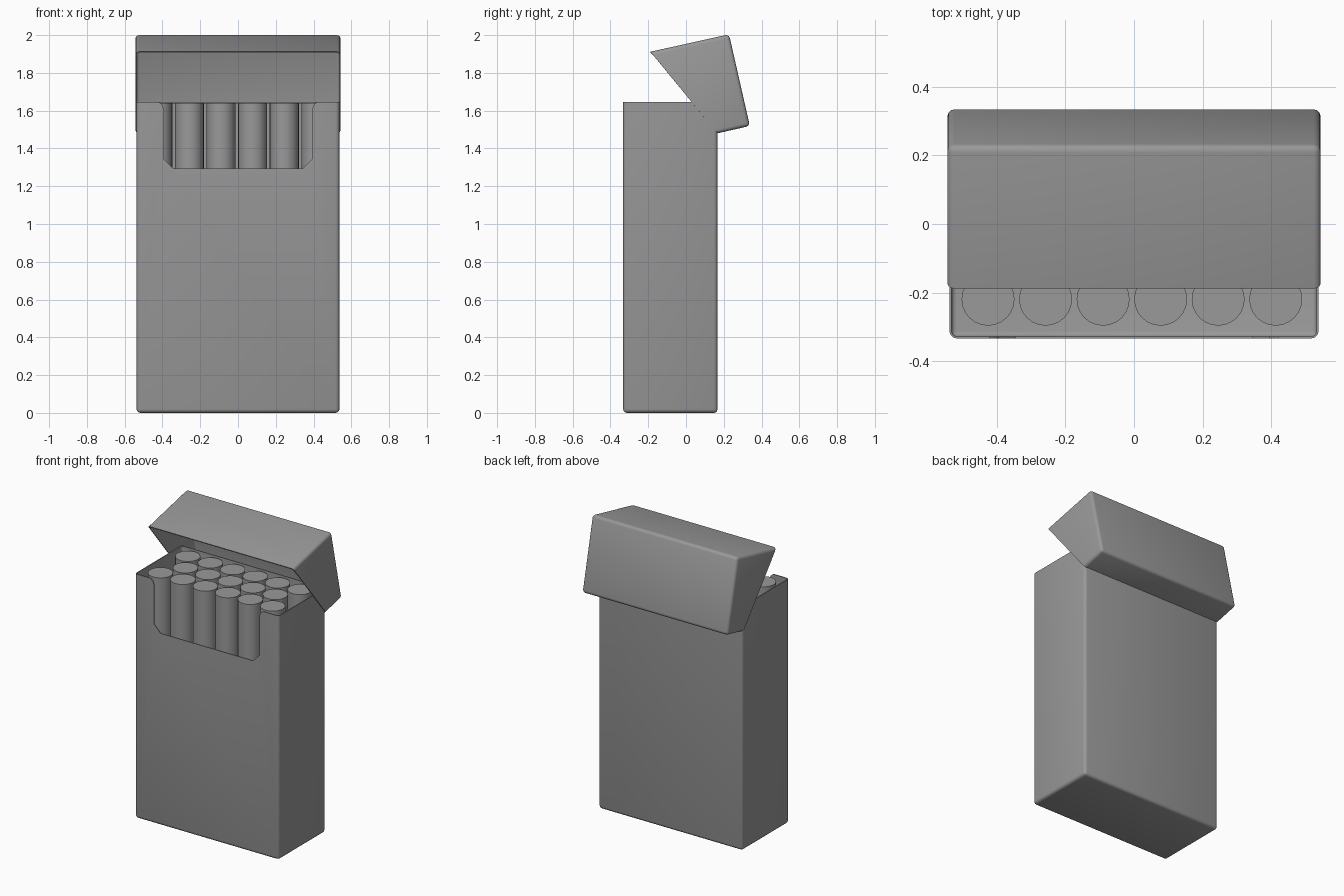
import bpy, bmesh
from mathutils import Vector

if "Cube" in bpy.data.objects:
    bpy.data.objects.remove(bpy.data.objects["Cube"])

# Dark grey card
grey = bpy.data.materials.new("dark_grey")
grey.diffuse_color = (0.32, 0.32, 0.32, 1)
grey.use_nodes = True
grey.node_tree.nodes["Principled BSDF"].inputs["Base Color"].default_value = grey.diffuse_color


def make_object(name, bm):
    bmesh.ops.recalc_face_normals(bm, faces=bm.faces)
    mesh = bpy.data.meshes.new(name)
    bm.to_mesh(mesh)
    bm.free()
    ob = bpy.data.objects.new(name, mesh)
    bpy.context.collection.objects.link(ob)
    return ob


def activate(ob):
    bpy.ops.object.select_all(action='DESELECT')
    ob.select_set(True)
    bpy.context.view_layer.objects.active = ob


def apply_all(ob):
    activate(ob)
    for mod in list(ob.modifiers):
        bpy.ops.object.modifier_apply(modifier=mod.name)


def finish(ob, angle=0.6):
    activate(ob)
    bpy.ops.object.shade_smooth_by_angle(angle=angle)
    ob.data.materials.clear()
    ob.data.materials.append(grey)


def prism(points, axis):
    """Closed prism: 3D outline extruded along the axis vector."""
    bm = bmesh.new()
    face = bm.faces.new([bm.verts.new(p) for p in points])
    new = bmesh.ops.extrude_face_region(bm, geom=[face])['geom']
    bmesh.ops.translate(bm, verts=[v for v in new if isinstance(v, bmesh.types.BMVert)], vec=axis)
    bmesh.ops.recalc_face_normals(bm, faces=bm.faces)
    return bm


def shell(name, profile, half, radius, wall):
    """Rounded card box from a y-z profile, open between the last and first point."""
    bm = prism([(-half, y, z) for y, z in profile], Vector((2 * half, 0, 0)))
    mid = (Vector(profile[0]) + Vector(profile[-1])) / 2
    target = Vector((0, mid.x, mid.y))
    opening = min(bm.faces, key=lambda f: (f.calc_center_median() - target).length)
    edges = [e for e in bm.edges if e not in opening.edges[:]]
    bmesh.ops.delete(bm, geom=[opening], context='FACES_ONLY')
    bmesh.ops.bevel(bm, geom=edges, offset=radius, segments=3, profile=0.5, affect='EDGES')
    ob = make_object(name, bm)
    mod = ob.modifiers.new("wall", 'SOLIDIFY')
    mod.thickness = wall
    mod.offset = -1
    mod.use_even_offset = True
    apply_all(ob)
    return ob


# Box body, open at the top
body = shell("box_body", [(-0.333, 1.647), (-0.333, 0), (0.167, 0), (0.167, 1.647)],
             0.537, 0.02, 0.006)

# Thumb notch in the front wall
half_notch = [(0.345, 1.295), (0.393, 1.345), (0.393, 1.61), (0.402, 1.632), (0.42, 1.647), (0.42, 1.75)]
outline = half_notch + [(-x, z) for x, z in reversed(half_notch)]
cutter = make_object("notch_cutter", prism([(x, -0.40, z) for x, z in outline], Vector((0, 0.095, 0))))
cutter.hide_render = True
cut = body.modifiers.new("notch", 'BOOLEAN')
cut.operation = 'DIFFERENCE'
cut.solver = 'EXACT'
cut.object = cutter
apply_all(body)
bpy.data.objects.remove(cutter)
finish(body)

# Hinged lid, tilted open
lid = shell("lid", [(0.166, 1.480), (0.338, 1.519), (0.228, 2.004), (-0.188, 1.912)],
            0.543, 0.02, 0.006)
finish(lid)

# Three staggered rows of sticks
R, TOP, BOTTOM, STEP = 0.077, 1.64, 0.01, 0.1675
for row, (count, start, y) in enumerate([(6, -0.425, -0.219), (5, -0.341, -0.073), (6, -0.425, 0.072)]):
    for i in range(count):
        bpy.ops.mesh.primitive_cylinder_add(vertices=24, radius=R, depth=TOP - BOTTOM,
                                            location=(start + i * STEP, y, (TOP + BOTTOM) / 2))
        stick = bpy.context.object
        stick.name = f"stick_{row + 1}_{i + 1}"
        finish(stick)
